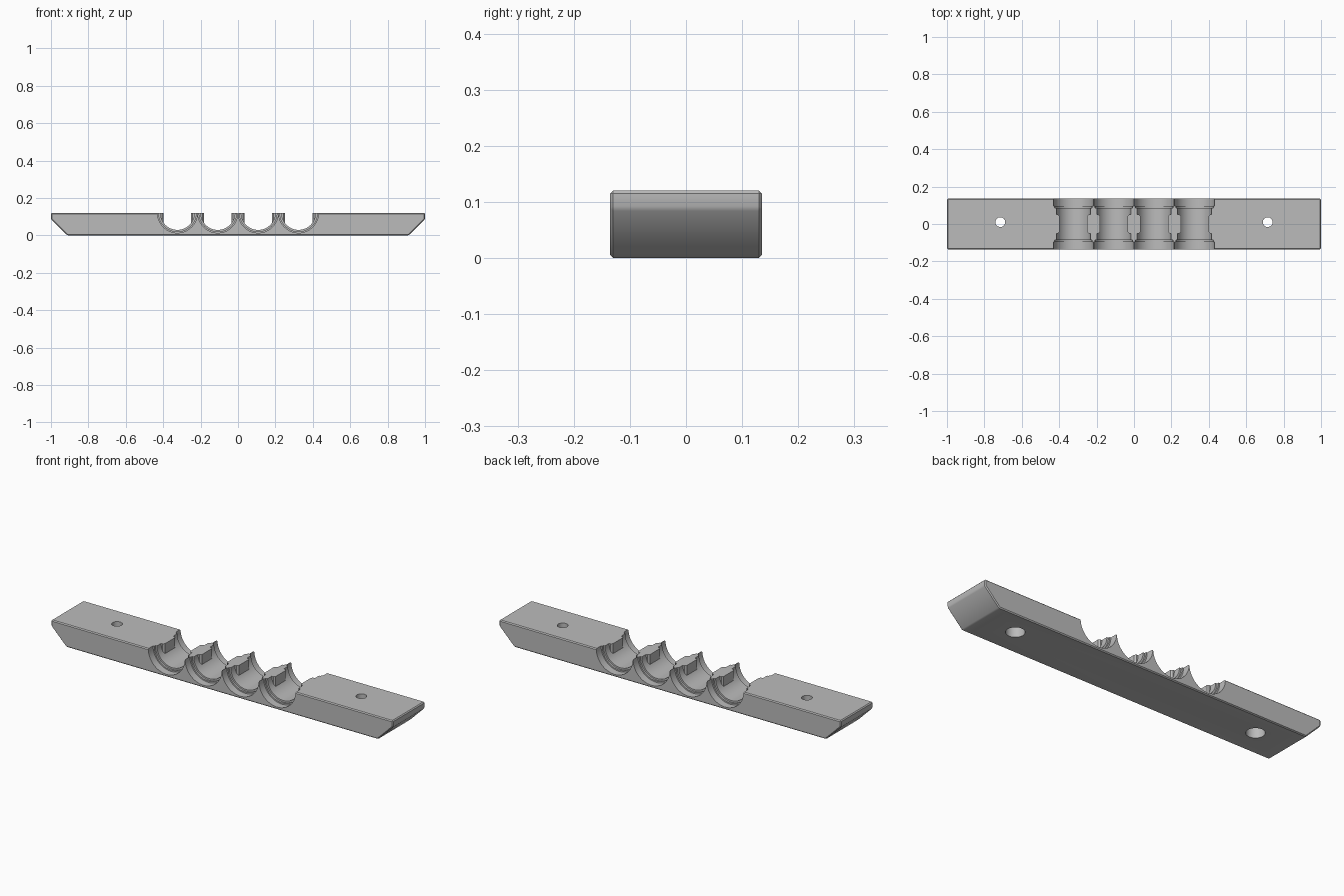
import bpy, bmesh, math
from mathutils import Matrix

if "Cube" in bpy.data.objects:
    bpy.data.objects.remove(bpy.data.objects["Cube"], do_unlink=True)

HALF_DEPTH, TOP = 0.135, 0.12
PITCH = 0.216            # distance between neighbouring grooves
helpers = []


def add_object(name, bm):
    bmesh.ops.recalc_face_normals(bm, faces=bm.faces)
    mesh = bpy.data.meshes.new(name)
    bm.to_mesh(mesh)
    bm.free()
    obj = bpy.data.objects.new(name, mesh)
    bpy.context.collection.objects.link(obj)
    return obj


def helper(name, bm):
    obj = add_object(name, bm)
    obj.hide_render = True
    helpers.append(obj)
    return obj


def subtract(target, cutter):
    mod = target.modifiers.new("cut", 'BOOLEAN')
    mod.operation, mod.solver, mod.object = 'DIFFERENCE', 'EXACT', cutter
    bpy.context.view_layer.objects.active = target
    bpy.ops.object.modifier_apply(modifier=mod.name)


def lathe(profile, matrix, segments=64):
    """Closed solid turned around z from (height, radius) pairs."""
    bm = bmesh.new()
    rings = []
    for h, r in profile:
        angles = [math.tau * i / segments for i in range(segments)]
        rings.append([bm.verts.new((r * math.cos(a), r * math.sin(a), h)) for a in angles])
    for low, high in zip(rings, rings[1:]):
        for i in range(segments):
            j = (i + 1) % segments
            bm.faces.new((low[i], low[j], high[j], high[i]))
    bm.faces.new(rings[0][::-1])
    bm.faces.new(rings[-1])
    bm.transform(matrix)
    return bm


# Bar with undercut ends and finely chamfered edges
outline = [(-0.913, 0), (0.913, 0), (1, 0.087), (1, TOP), (-1, TOP), (-1, 0.087)]
bm = bmesh.new()
base = bm.faces.new([bm.verts.new((x, -HALF_DEPTH, z)) for x, z in outline])
extruded = bmesh.ops.extrude_face_region(bm, geom=[base])
moved = [v for v in extruded["geom"] if isinstance(v, bmesh.types.BMVert)]
bmesh.ops.translate(bm, verts=moved, vec=(0, 2 * HALF_DEPTH, 0))
bmesh.ops.recalc_face_normals(bm, faces=bm.faces)
bmesh.ops.bevel(bm, geom=bm.edges[:], offset=0.005, segments=1, affect='EDGES')
bar = add_object("clamp_bar", bm)

# Stepped half-round grooves, with square lugs left standing on their walls
half = [(0.2, 0.107), (0.095, 0.107), (0.095, 0.1), (0.085, 0.1), (0.085, 0.091)]
profile = [(-h, r) for h, r in half] + half[::-1]
for n in range(4):
    x = (n - 1.5) * PITCH
    place = Matrix.Translation((x, 0, TOP)) @ Matrix.Rotation(math.pi / 2, 4, 'X')
    groove = helper("groove_cutter", lathe(profile, place))
    for side in (-1, 1):
        lug = bmesh.new()
        size = Matrix.Diagonal((0.068, 0.1, 0.5, 1))
        bmesh.ops.create_cube(lug, size=1, matrix=size)
        upright = [e for e in lug.edges if abs(e.verts[0].co.z - e.verts[1].co.z) > 0.1]
        bmesh.ops.bevel(lug, geom=upright, offset=0.008, segments=1, affect='EDGES')
        lug.transform(Matrix.Translation((x + side * PITCH / 2, 0, TOP)))
        subtract(groove, helper("lug_cutter", lug))
    subtract(bar, groove)

# Screw holes, counterbored from below
for side in (-1, 1):
    hole = [(-0.1, 0.045), (0.06, 0.045), (0.06, 0.026), (0.2, 0.026)]
    place = Matrix.Translation((side * 0.715, 0.01, 0))
    subtract(bar, helper("hole_cutter", lathe(hole, place, 48)))

for obj in helpers:
    bpy.data.objects.remove(obj, do_unlink=True)

# Plain grey finish
grey = bpy.data.materials.new("plain_grey")
grey.use_nodes = True
colour = (0.5, 0.5, 0.5, 1)
grey.diffuse_color = colour
grey.node_tree.nodes["Principled BSDF"].inputs["Base Color"].default_value = colour
bar.data.materials.clear()
bar.data.materials.append(grey)

bpy.ops.object.select_all(action='DESELECT')
bar.select_set(True)
bpy.context.view_layer.objects.active = bar
bpy.ops.object.shade_smooth_by_angle(angle=math.radians(30))
